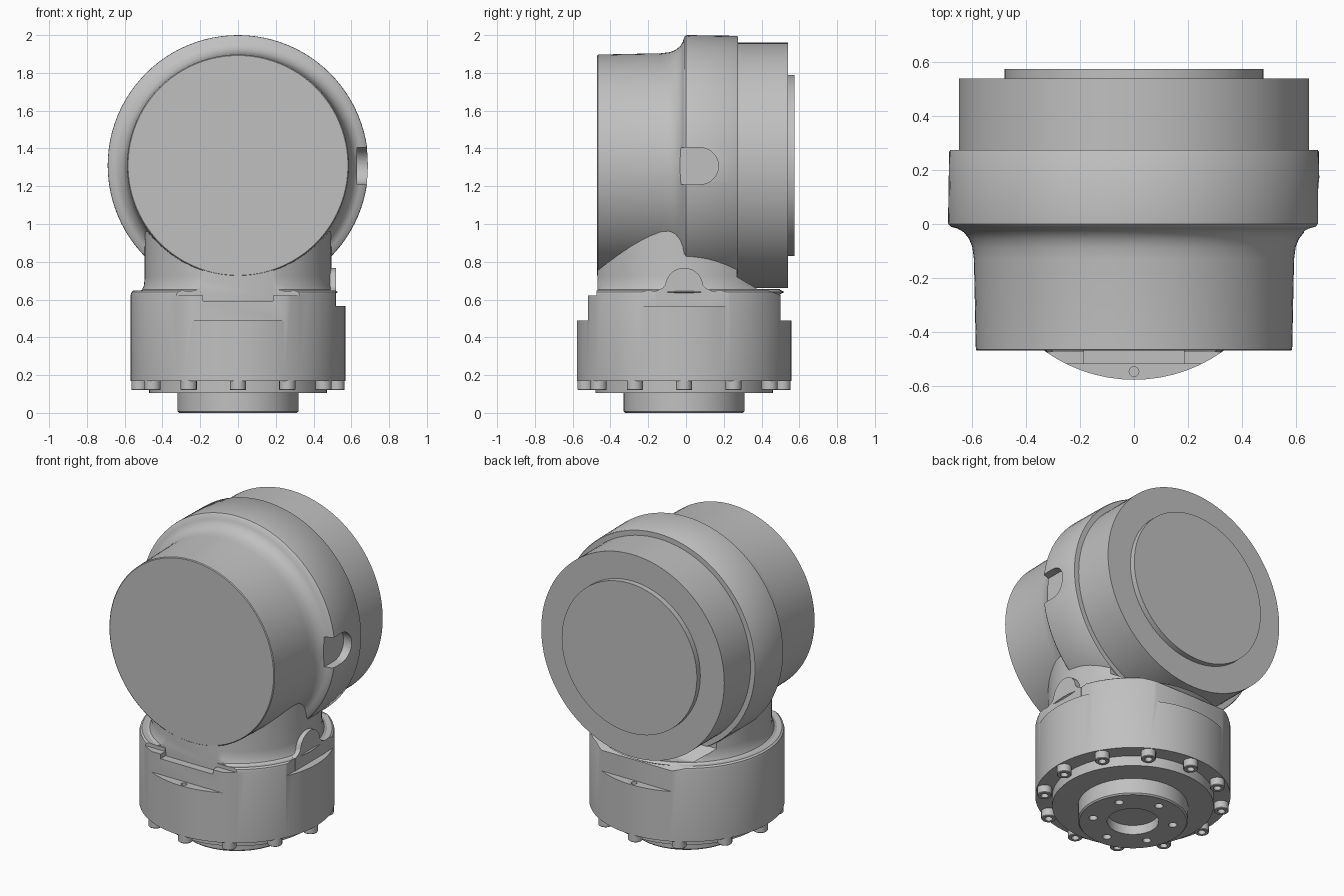
import bpy, bmesh
from math import sin, cos, pi, radians
from mathutils import Matrix, Vector

cube = bpy.data.objects.get("Cube")
if cube:
    bpy.data.objects.remove(cube, do_unlink=True)

# One plain metal colour
GREY = (0.53, 0.53, 0.53, 1)
metal = bpy.data.materials.new("plain grey metal")
metal.use_nodes = True
metal.diffuse_color = GREY
metal.node_tree.nodes["Principled BSDF"].inputs["Base Color"].default_value = GREY

AXIS_Y = -0.01      # vertical axis of the base
DRUM_Z = 1.31       # height of the horizontal axis
ALONG_Y = Matrix.Translation((0, 0, DRUM_Z)) @ Matrix.Rotation(-pi / 2, 4, 'X')
UPRIGHT = Matrix.Translation((0, AXIS_Y, 0))


def finish(name, bm, matrix=Matrix()):
    bmesh.ops.transform(bm, matrix=matrix, verts=bm.verts)
    bmesh.ops.recalc_face_normals(bm, faces=bm.faces)
    mesh = bpy.data.meshes.new(name)
    bm.to_mesh(mesh)
    bm.free()
    mesh.materials.append(metal)
    ob = bpy.data.objects.new(name, mesh)
    bpy.context.collection.objects.link(ob)
    return ob


def lathe(name, profile, matrix=UPRIGHT, sides=72):
    """Turn a (radius, height) profile and cap both ends."""
    bm = bmesh.new()
    angles = [2 * pi * i / sides for i in range(sides)]
    rings = [[bm.verts.new((r * cos(a), r * sin(a), z)) for a in angles]
             for r, z in profile]
    for lower, upper in zip(rings, rings[1:]):
        for i in range(sides):
            j = (i + 1) % sides
            bm.faces.new((lower[i], lower[j], upper[j], upper[i]))
    bm.faces.new(rings[0])
    bm.faces.new(rings[-1])
    return finish(name, bm, matrix)


def prism(name, outline, x0, x1):
    """Extrude a (y, z) outline along x."""
    bm = bmesh.new()
    face = bm.faces.new([bm.verts.new((x0, y, z)) for y, z in outline])
    out = bmesh.ops.extrude_face_region(bm, geom=[face])
    verts = [v for v in out["geom"] if isinstance(v, bmesh.types.BMVert)]
    bmesh.ops.translate(bm, vec=(x1 - x0, 0, 0), verts=verts)
    return finish(name, bm)


def box(y0, y1, z0, z1, x0=-1, x1=1):
    return prism("cutter", [(y0, z0), (y1, z0), (y1, z1), (y0, z1)], x0, x1)


def activate(ob):
    bpy.ops.object.select_all(action='DESELECT')
    ob.select_set(True)
    bpy.context.view_layer.objects.active = ob


def cut(ob, *cutters):
    for c in cutters:
        c.hide_render = True
        mod = ob.modifiers.new("cut", 'BOOLEAN')
        mod.operation, mod.solver, mod.object = 'DIFFERENCE', 'EXACT', c
        activate(ob)
        bpy.ops.object.modifier_apply(modifier=mod.name)
        bpy.data.objects.remove(c, do_unlink=True)


def hole(x, y, z0, z1, r):
    return lathe("cutter", [(r, z0), (r, z1)], Matrix.Translation((x, y, 0)), 16)


def arc(y, z, r, start, end, steps=14):
    angles = [radians(start + (end - start) * i / steps) for i in range(steps + 1)]
    return [(y + r * cos(a), z + r * sin(a)) for a in angles]


# Horizontal drum: tapered nose, flared collar, rear housing
drum = lathe("drum", [
    (0.582, -0.47), (0.587, -0.466), (0.594, -0.13), (0.6, -0.085), (0.612, -0.055),
    (0.632, -0.03), (0.655, -0.017), (0.68, -0.01), (0.689, 0.0), (0.69, 0.012),
    (0.686, 0.268), (0.682, 0.274), (0.65, 0.274), (0.65, 0.54)], ALONG_Y, 96)
# Round-ended slot in the left of the collar
cut(drum, prism("cutter", [(-0.1, 1.21)] + arc(0.075, 1.307, 0.097, -90, 90)
                + [(-0.1, 1.404)], 0.63, 0.8))
rear_disc = lathe("rear_disc", [(0.48, 0.5), (0.48, 0.575)], ALONG_Y)

# Upright neck, flat at the front and sloped away behind the collar
neck = lathe("neck", [(0.495, 0.54), (0.495, 0.62), (0.53, 0.64), (0.508, 0.652),
                      (0.498, 0.675), (0.494, 0.72), (0.494, 1.1)])
cut(neck, box(-1, -0.469, 0.4, 1.3),
    prism("cutter", [(0.27, 0.72), (0.38, 0.655), (0.8, 0.655), (0.8, 1.3), (0.27, 1.3)], -1, 1))

# Base housing with stepped flats on three sides
base = lathe("base_housing", [(0.568, 0.17), (0.568, 0.625), (0.564, 0.64),
                              (0.553, 0.648), (0.53, 0.644)])
cut(base, box(-1, -0.52, 0.49, 1),
    box(0.5, 1, 0.49, 1),
    box(-1, 1, 0.565, 1, 0.517, 1),
    box(-1, -0.475, 0.622, 1),
    box(-1, -0.465, 0.592, 1, -0.185, 0.185),
    prism("cutter", [(0.43, 0.65), (0.52, 0.615), (0.8, 0.615), (0.8, 0.8), (0.43, 0.8)], -1, 1),
    hole(0, -0.548, 0.46, 0.6, 0.018),
    hole(0, 0.528, 0.46, 0.6, 0.018))

# Rounded lug on the left side of the neck
lug = prism("side_lug", [(-0.16, 0.56), (-0.16, 0.645), (-0.125, 0.66)]
            + arc(AXIS_Y, 0.668, 0.1, 175, 5)
            + [(0.105, 0.66), (0.14, 0.645), (0.14, 0.56)], 0.4, 0.52)

# Bottom flange and hollow spigot
flange = lathe("bottom_flange", [(0.47, 0.105), (0.47, 0.2)])
spigot = lathe("output_spigot", [(0.15, 0.06), (0.15, 0.0), (0.312, 0.0),
                                 (0.32, 0.008), (0.32, 0.15)])
for i in range(6):
    a = 2 * pi * i / 6 + pi / 6
    cut(spigot, hole(0.235 * cos(a), AXIS_Y + 0.235 * sin(a), -0.1, 0.04, 0.025))

# Ring of socket-head bolts
bolts = []
for i in range(12):
    a = 2 * pi * i / 12
    spot = Matrix.Translation((0.522 * cos(a), AXIS_Y + 0.522 * sin(a), 0))
    bolt = lathe("flange_bolt", [(0.022, 0.145), (0.022, 0.12), (0.039, 0.12),
                                 (0.043, 0.124), (0.043, 0.18)], spot, 18)
    bolts.append(bolt)

# Smooth curves, crisp edges
for ob in [drum, rear_disc, neck, base, lug, flange, spigot] + bolts:
    activate(ob)
    bpy.ops.object.shade_smooth_by_angle(angle=radians(35))
